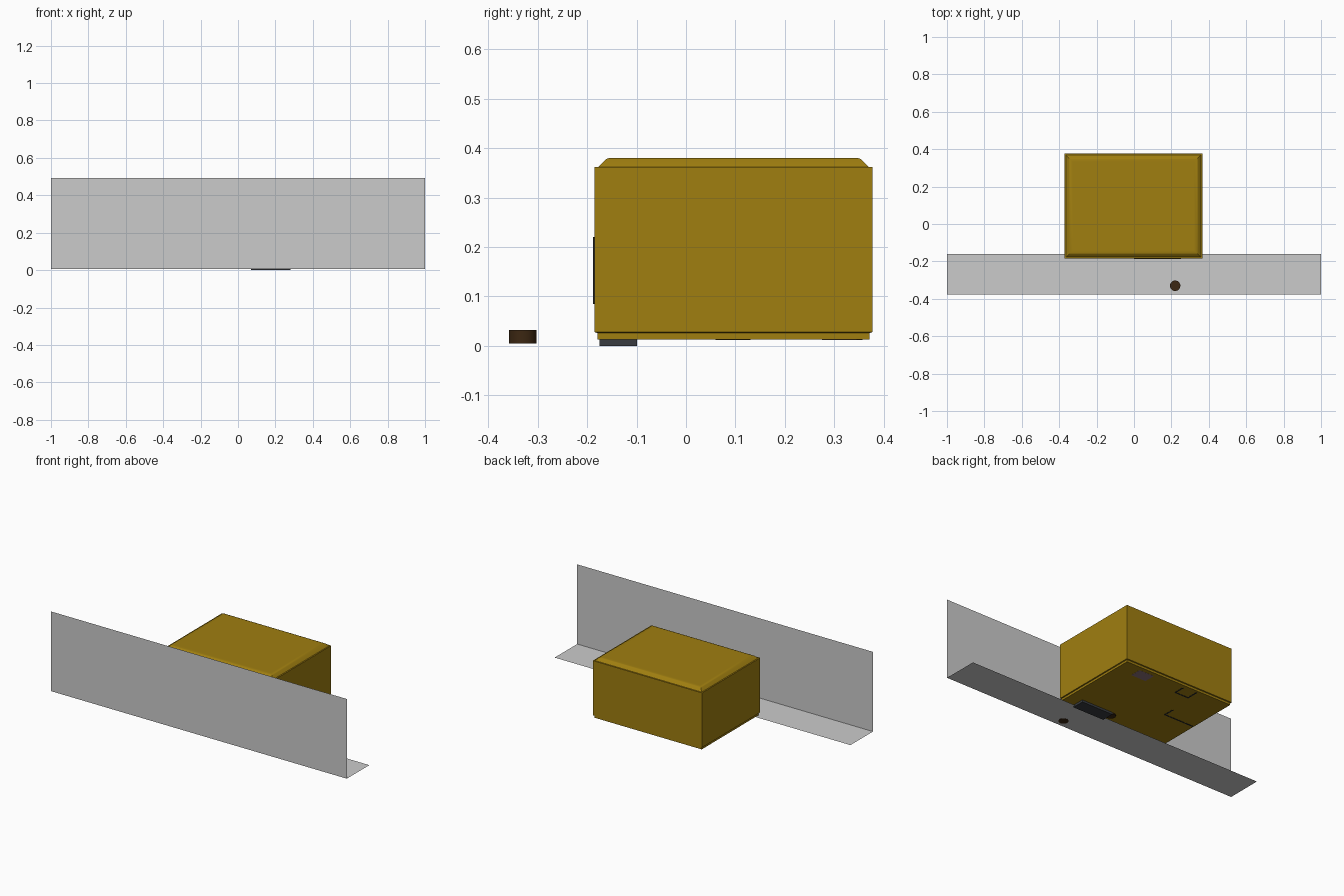
import bpy, bmesh

if "Cube" in bpy.data.objects:
    bpy.data.objects.remove(bpy.data.objects["Cube"])


def material(name, r, g, b):
    m = bpy.data.materials.new(name)
    m.diffuse_color = (r, g, b, 1)
    m.use_nodes = True
    m.node_tree.nodes["Principled BSDF"].inputs["Base Color"].default_value = m.diffuse_color
    return m


gold = material("gold_paint", 0.35, 0.21, 0.005)
brown = material("dark_brown", 0.045, 0.02, 0.006)
black = material("black_plastic", 0.02, 0.02, 0.022)
slate = material("slate_plastic", 0.04, 0.044, 0.05)
purple = material("purple_grey", 0.26, 0.16, 0.19)
grey = material("screen_grey", 0.56, 0.56, 0.56)


def finish(bm, name, mat):
    bmesh.ops.recalc_face_normals(bm, faces=bm.faces[:])
    me = bpy.data.meshes.new(name)
    bm.to_mesh(me)
    bm.free()
    ob = bpy.data.objects.new(name, me)
    bpy.context.collection.objects.link(ob)
    me.materials.append(mat)
    return ob


def smooth(ob):
    bpy.context.view_layer.objects.active = ob
    ob.select_set(True)
    bpy.ops.object.shade_smooth_by_angle()
    ob.select_set(False)


def box(name, x, y, z, mat):
    """Box from (min, max) ranges on each axis."""
    bm = bmesh.new()
    bmesh.ops.create_cube(bm, size=1)
    for v in bm.verts:
        for i, r in enumerate((x, y, z)):
            v.co[i] = r[0] if v.co[i] < 0 else r[1]
    return finish(bm, name, mat)


def knob(name, x, y, z0, z1, r):
    bm = bmesh.new()
    bmesh.ops.create_cone(bm, cap_ends=True, segments=24, radius1=r, radius2=r, depth=z1 - z0)
    bmesh.ops.translate(bm, verts=bm.verts, vec=(x, y, (z0 + z1) / 2))
    smooth(finish(bm, name, brown))


def sheet(name, corners):
    bm = bmesh.new()
    bm.faces.new([bm.verts.new(c) for c in corners])
    return finish(bm, name, grey)


# Casing: stacked rectangular rings (inset, z) from the base plate to the bevelled lid
rings = [(0.006, 0.013), (0.006, 0.026), (0.0, 0.028), (0.0, 0.362), (0.008, 0.362),
         (0.0235, 0.3775), (0.0295, 0.380), (0.045, 0.380)]
X0, X1, Y0, Y1 = -0.372, 0.366, -0.185, 0.377
bm = bmesh.new()
loops = [[bm.verts.new(p) for p in ((X0 + i, Y0 + i, z), (X1 - i, Y0 + i, z),
                                    (X1 - i, Y1 - i, z), (X0 + i, Y1 - i, z))]
         for i, z in rings]
for a, b in zip(loops, loops[1:]):
    for k in range(4):
        bm.faces.new((a[k], a[(k + 1) % 4], b[(k + 1) % 4], b[k]))
bm.faces.new(loops[0])
bm.faces.new(loops[-1])
smooth(finish(bm, "casing", gold))

# Dark panel on the front face
box("front_panel", (0.0, 0.25), (-0.188, -0.184), (0.085, 0.22), black)

# Foot and label under the casing
box("foot", (0.07, 0.28), (-0.175, -0.099), (0.0, 0.014), slate)
box("underside_label", (0.15, 0.25), (0.275, 0.345), (0.0125, 0.014), purple)

# Thin raised ribs under the casing
ribs = [((-0.36, -0.16), (0.06, 0.068)), ((-0.168, -0.16), (0.068, 0.13)),
        ((-0.146, -0.049), (0.28, 0.288)), ((-0.057, -0.049), (0.288, 0.347)),
        ((-0.146, -0.138), (0.288, 0.357))]
for n, (x, y) in enumerate(ribs):
    box(f"underside_rib_{n + 1}", x, y, (0.0118, 0.014), black)

# Loose knob in front and a button under the casing
knob("front_knob", 0.22, -0.33, 0.005, 0.032, 0.028)
knob("underside_button", 0.057, -0.127, 0.006, 0.03, 0.027)

# Thin upright screen and floor strip
Z = 0.006
sheet("upright_screen", [(-1, -0.377, Z), (1, -0.377, Z), (1, -0.377, 0.493), (-1, -0.377, 0.493)])
sheet("floor_strip", [(-1, -0.377, Z), (1, -0.377, Z), (1, -0.16, Z), (-1, -0.16, Z)])
